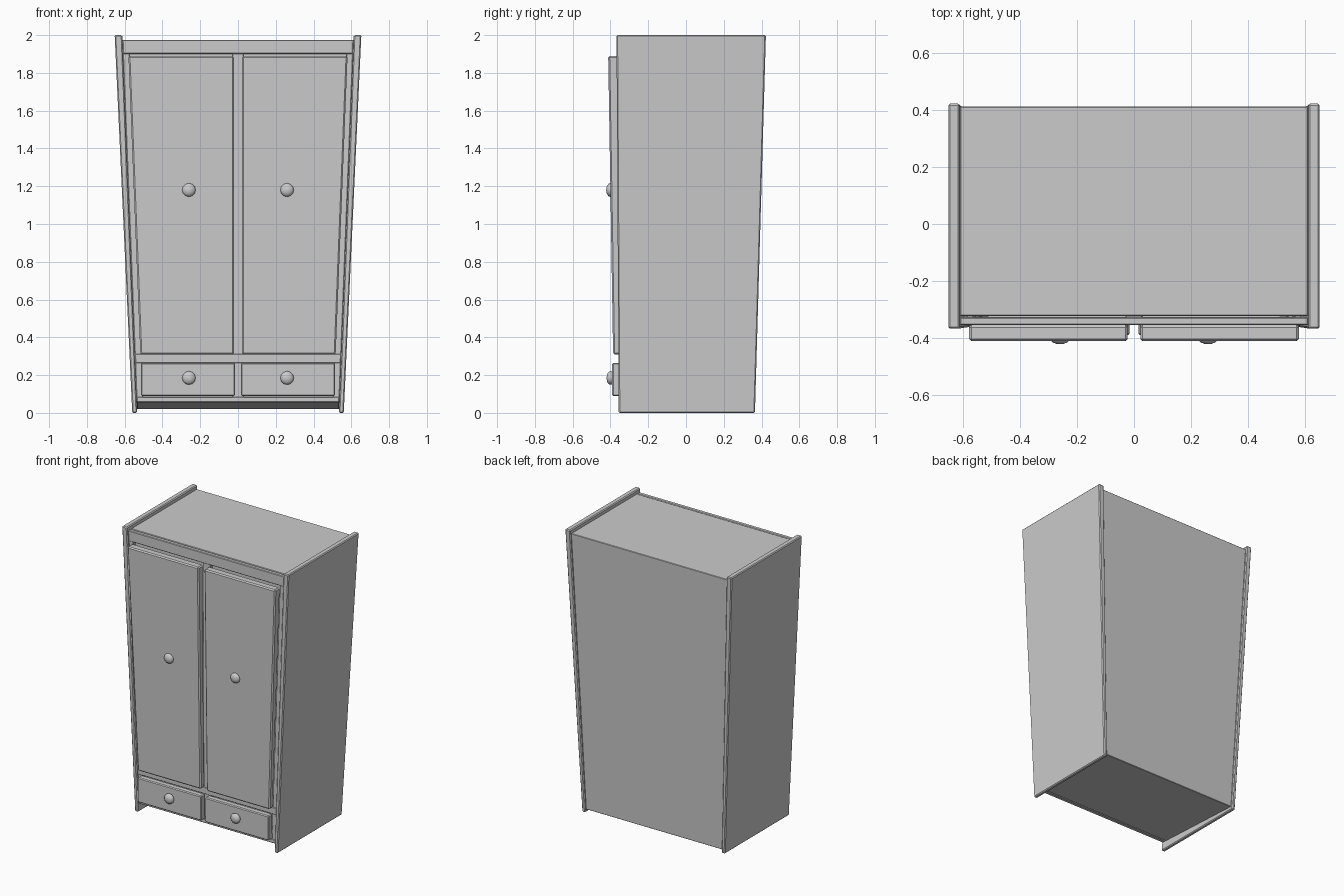
import bpy, bmesh, math
from mathutils import Matrix

if "Cube" in bpy.data.objects:
    bpy.data.objects.remove(bpy.data.objects["Cube"])


# Linear slopes shared by all the tapered parts
def inner(z): return 0.534 + 0.079 * z / 2      # inner face of side panels
def outer(z): return 0.560 + 0.093 * z / 2      # outer face of side panels
def front(z): return -0.356 - 0.012 * z / 2     # front edge of side panels
def back(z): return 0.365 + 0.058 * z / 2       # back edge of side panels


def finish(name, bm, bevel=0.0):
    bmesh.ops.recalc_face_normals(bm, faces=bm.faces)
    me = bpy.data.meshes.new(name)
    bm.to_mesh(me)
    bm.free()
    ob = bpy.data.objects.new(name, me)
    bpy.context.collection.objects.link(ob)
    if bevel:
        m = ob.modifiers.new("Bevel", 'BEVEL')
        m.width = bevel
        m.segments = 1
        m.limit_method = 'ANGLE'
    return ob


def mirror(ob):
    m = ob.modifiers.new("Mirror", 'MIRROR')
    m.use_axis[0] = True
    m.use_mirror_merge = False
    return ob


def tapered_box(name, z0, z1, x0, x1, y0, y1, bevel=0.0, drop_back=0.0):
    """Box whose x and y limits are functions of z; drop_back lowers the bottom rear edge."""
    bm = bmesh.new()
    rings = []
    for z in (z0, z1):
        pts = []
        for fx, fy, at_back in ((x0, y0, 0), (x1, y0, 0), (x1, y1, 1), (x0, y1, 1)):
            zz = z - drop_back * at_back if z == z0 else z
            pts.append(bm.verts.new((fx(zz), fy(zz), zz)))
        rings.append(pts)
    a, b = rings
    bm.faces.new(a)
    bm.faces.new(b)
    for i in range(4):
        j = (i + 1) % 4
        bm.faces.new((a[i], a[j], b[j], b[i]))
    return finish(name, bm, bevel)


def const(v): return lambda z: v
def neg(f): return lambda z: -f(z)
def off(f, d): return lambda z: f(z) + d


# Side panels
mirror(tapered_box("side_panel", 0, 2, inner, outer, front, back, 0.006))

# Cabinet body with sloping underside
tapered_box("cabinet_body", 0.056, 1.975, neg(inner), inner,
            off(front, 0.045), off(back, -0.010), 0.003, drop_back=0.036)

# Front frame
f0, f1 = off(front, 0.012), off(front, 0.040)
for name, z0, z1 in (("top_rail", 1.90, 1.975), ("middle_rail", 0.262, 0.312),
                     ("bottom_rail", 0.056, 0.085)):
    tapered_box(name, z0, z1, neg(inner), inner, f0, f1, 0.004)
mirror(tapered_box("side_stile", 0.07, 1.92, off(inner, -0.035), inner,
                   off(f0, 0.003), f1, 0.003))
tapered_box("centre_stile", 0.07, 1.92, const(-0.03), const(0.03), off(f0, 0.003), f1, 0.003)


# Doors, leaning forward toward the top
def door_front(z): return -0.386 - 0.026 * (z - 0.31) / 1.58
def door_side(z): return 0.517 + 0.063 * (z - 0.31) / 1.58


mirror(tapered_box("door", 0.31, 1.89, const(0.022), door_side, door_front, f0, 0.008))

# Drawers
mirror(tapered_box("drawer", 0.09, 0.265, const(0.015), const(0.514),
                   const(-0.391), f0, 0.006))

# Round knobs
for name, z, y in (("door_knob", 1.18, -0.401), ("drawer_knob", 0.185, -0.399)):
    bm = bmesh.new()
    bmesh.ops.create_uvsphere(bm, u_segments=12, v_segments=8, radius=0.036)
    bm.transform(Matrix.Translation((0.26, y, z)) @ Matrix.Diagonal((1, 0.6, 1, 1))
                 @ Matrix.Rotation(math.pi / 2, 4, 'X'))
    knob = mirror(finish(name, bm))
    knob.data.polygons.foreach_set("use_smooth", [True] * len(knob.data.polygons))
